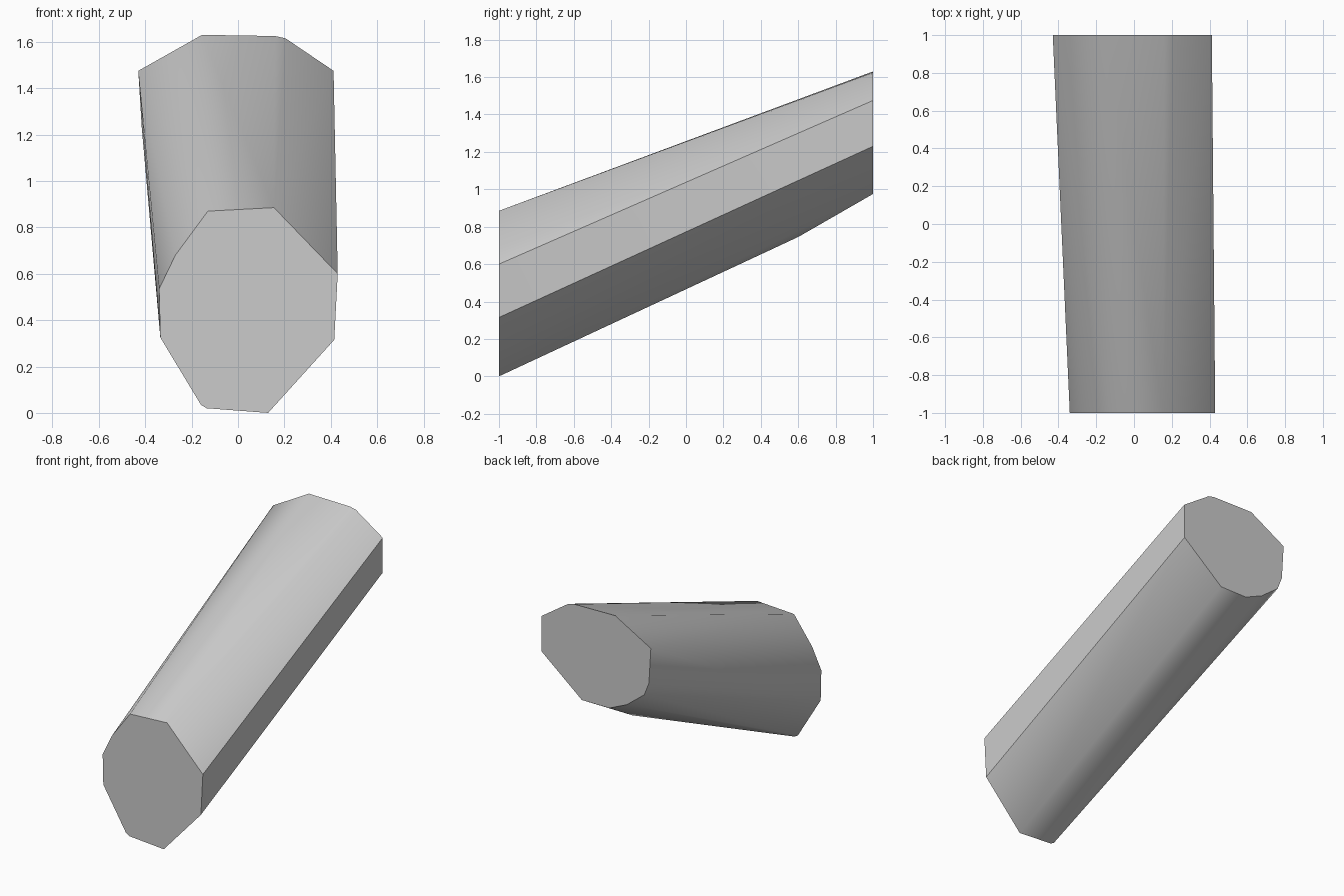
import bpy, bmesh, math

old = bpy.data.objects.get("Cube")
if old:
    bpy.data.objects.remove(old, do_unlink=True)

# Plain grey material
grey = bpy.data.materials.new("plain_grey")
grey.use_nodes = True
colour = (0.6, 0.6, 0.6, 1.0)
grey.diffuse_color = colour
grey.node_tree.nodes["Principled BSDF"].inputs["Base Color"].default_value = colour

# End outlines (x, z) of the slanted beam
front_end = [(0.13, 0.0), (0.415, 0.315), (0.43, 0.6), (0.155, 0.885),
             (-0.13, 0.87), (-0.27, 0.68), (-0.34, 0.535), (-0.335, 0.325),
             (-0.16, 0.035), (-0.135, 0.02)]
back_end = [(0.1, 0.975), (0.41, 1.23), (0.412, 1.475), (0.205, 1.615),
            (0.16, 1.625), (-0.155, 1.63), (-0.43, 1.475), (-0.415, 1.23),
            (-0.38, 1.14), (-0.245, 1.035), (-0.11, 0.975)]
underside_bend = (-0.01, 0.6, 0.745)

# Wrap a convex skin round both ends and the bend below
bm = bmesh.new()
for y, outline in ((-1, front_end), (1, back_end)):
    for x, z in outline:
        bm.verts.new((x, y, z))
bm.verts.new(underside_bend)
bmesh.ops.convex_hull(bm, input=bm.verts[:])
bmesh.ops.dissolve_limit(bm, angle_limit=math.radians(0.5),
                         verts=bm.verts[:], edges=bm.edges[:])
bmesh.ops.recalc_face_normals(bm, faces=bm.faces[:])

mesh = bpy.data.meshes.new("slanted_beam")
bm.to_mesh(mesh)
bm.free()
mesh.materials.append(grey)
beam = bpy.data.objects.new("slanted_beam", mesh)
bpy.context.collection.objects.link(beam)

# Soft sides with crisp ends
bpy.context.view_layer.objects.active = beam
beam.select_set(True)
bpy.ops.object.shade_smooth_by_angle(angle=math.radians(30))
